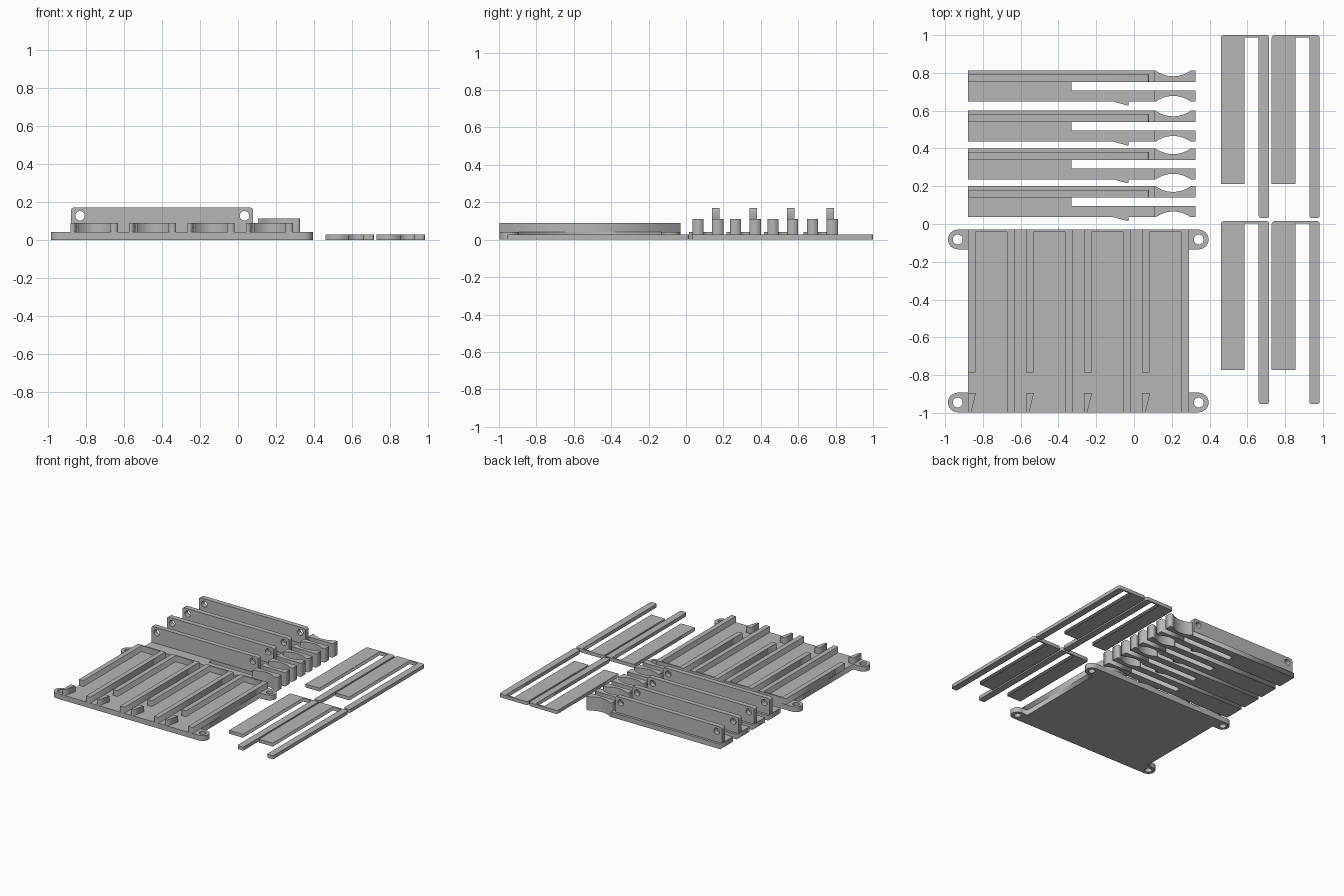
import bpy, math
from mathutils import Matrix

if "Cube" in bpy.data.objects:
    bpy.data.objects.remove(bpy.data.objects["Cube"])

grey = bpy.data.materials.new("mid grey plastic")
grey.diffuse_color = (0.47, 0.47, 0.47, 1)
grey.use_nodes = True
grey.node_tree.nodes["Principled BSDF"].inputs["Base Color"].default_value = grey.diffuse_color


def arc(cx, cy, r, a0, a1, n=12):
    """Points along a circular arc, angles in degrees."""
    return [(cx + r * math.cos(math.radians(a0 + (a1 - a0) * i / n)),
             cy + r * math.sin(math.radians(a0 + (a1 - a0) * i / n))) for i in range(n + 1)]


def circle(cx, cy, r, n=24):
    return arc(cx, cy, r, 0, 360, n)[:-1]


def rect(x0, x1, y0, y1):
    return [(x0, y0), (x1, y0), (x1, y1), (x0, y1)]


def slab(name, loops, z0, z1, upright=False):
    """Extrude closed outlines (inner loops become holes) from z0 to z1.
    Upright slabs have outlines in x-z and are extruded along y."""
    cu = bpy.data.curves.new(name, 'CURVE')
    cu.dimensions, cu.fill_mode = '2D', 'BOTH'
    cu.extrude = (z1 - z0) / 2
    for pts in loops:
        sp = cu.splines.new('POLY')
        sp.points.add(len(pts) - 1)
        for p, (x, y) in zip(sp.points, pts):
            p.co = (x, y, 0, 1)
        sp.use_cyclic_u = True
    tmp = bpy.data.objects.new("tmp", cu)
    bpy.context.collection.objects.link(tmp)
    bpy.context.view_layer.update()
    dg = bpy.context.evaluated_depsgraph_get()
    me = bpy.data.meshes.new_from_object(tmp.evaluated_get(dg))
    bpy.data.objects.remove(tmp)
    mid = (z0 + z1) / 2
    if upright:
        me.transform(Matrix.Translation((0, mid, 0)) @ Matrix.Rotation(math.pi / 2, 4, 'X'))
    else:
        me.transform(Matrix.Translation((0, 0, mid)))
    me.materials.clear()
    me.materials.append(grey)
    me.name = name
    ob = bpy.data.objects.new(name, me)
    bpy.context.collection.objects.link(ob)
    return ob


# Tray floor with four screw ears
L, R, B, T = -0.88, 0.29, -0.997, -0.03
r = 0.052
el, er, eb, et = -0.933, 0.343, B + r, T - r
outline = [(L, B)] + [(R, B)] + arc(er, eb, r, -90, 90) + [(R, eb + r), (R, et - r)] \
    + arc(er, et, r, -90, 90) + [(R, T), (L, T)] + arc(el, et, r, 90, 270) \
    + [(L, et - r), (L, eb + r)] + arc(el, eb, r, 90, 270)
slab("tray_floor", [outline] + [circle(x, y, 0.026) for x in (el, er) for y in (eb, et)], 0, 0.042)

# Four bays: U-shaped wall plus a wedge catch at the front
for i in range(4):
    x = L + 0.3075 * i
    x1 = x + 0.2475
    slab("bay_wall", [[(x, -0.787), (x + 0.04, -0.787), (x + 0.04, T - 0.012),
                       (x1 - 0.04, T - 0.012), (x1 - 0.04, B), (x1, B), (x1, T), (x, T)]],
         0.042, 0.09)
    slab("bay_catch", [[(x, B), (x + 0.018, B), (x + 0.043, -0.895), (x, -0.895)]], 0.042, 0.09)

# Four slide-in brackets
XL, XR = -0.878, 0.326


def scoop(y, sign):
    """Finger scoop from x=0.115 to 0.3, dipping 0.03 away from the edge y."""
    h, d = 0.0925, 0.03
    rad = (h * h + d * d) / (2 * d)
    a = math.degrees(math.asin(h / rad))
    pts = arc(0.2075, 0, rad, 270 - a, 270 + a, 14)
    return [(px, y + sign * (-py - rad * math.cos(math.radians(a)))) for px, py in pts]


for top in (0.2, 0.4, 0.6, 0.812):
    bot = top - 0.164
    up, lo = top - 0.06, bot + 0.058
    top_edge = scoop(top, -1)      # left to right
    bot_edge = scoop(bot, 1)
    # forked base with snap hook on the lower prong
    slab("bracket_base",
         [[(XL, bot), (-0.11, bot), (-0.035, bot - 0.02), (-0.03, bot - 0.02), (-0.03, bot),
           (0.105, bot), (0.105, lo), (-0.33, lo), (-0.33, up), (0.105, up), (0.105, top), (XL, top)]],
         0, 0.04)
    # squeeze grips
    slab("upper_grip", [[(0.105, up), (XR, up), (XR, top)] + top_edge[::-1] + [(0.105, top)]], 0, 0.112)
    slab("lower_grip", [[(0.105, bot)] + bot_edge + [(XR, bot), (XR, lo), (0.105, lo)]], 0, 0.112)
    # tall side plate with two screw holes
    c = 0.015
    side = [(XL, 0.04), (0.08, 0.04)] + arc(0.08 - c, 0.17 - c, c, 0, 90, 6) \
        + arc(XL + c, 0.17 - c, c, 90, 180, 6)
    slab("bracket_side", [side, circle(-0.831, 0.127, 0.025), circle(0.034, 0.127, 0.025)],
         up, top - 0.02, upright=True)

# Four flat clips: wide panel and thin bar joined by a narrow bridge
c = 0.015
for top in (1.0, 0.015):
    for x, xb, xe in ((0.46, 0.66, 0.716), (0.729, 0.928, 0.983)):
        yb, yp, xp = top - 0.969, top - 0.787, x + 0.125
        slab("flat_clip",
             [[(x, yp), (xp, yp), (xp, top - 0.013), (xb, top - 0.013)]
              + arc(xb + c, yb + c, c, 180, 270, 5) + arc(xe - c, yb + c, c, 270, 360, 5)
              + arc(xe - c, top - c, c, 0, 90, 5) + arc(x + c, top - c, c, 90, 180, 5)], 0, 0.028)
